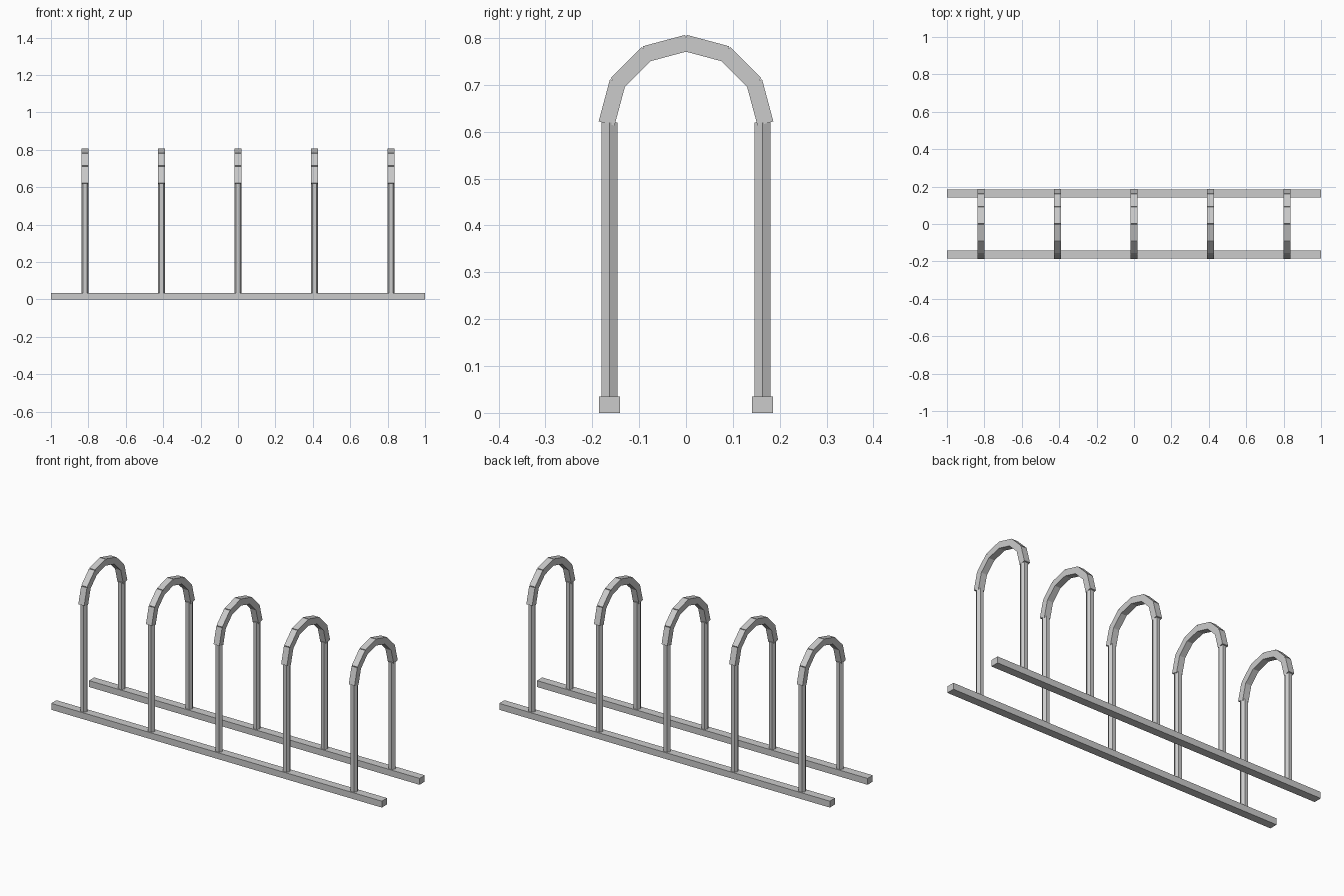
import bpy, math
from mathutils import Matrix, Vector
import bmesh

if "Cube" in bpy.data.objects:
    bpy.data.objects.remove(bpy.data.objects["Cube"])

HALF_Y = 0.163       # distance of rails and posts from the centre line
RAIL_TOP = 0.035
POST_TOP = 0.62      # also the centre height of the arches
SPACING = 0.409


def new_object(name, bm):
    mesh = bpy.data.meshes.new(name)
    bm.to_mesh(mesh)
    bm.free()
    obj = bpy.data.objects.new(name, mesh)
    bpy.context.collection.objects.link(obj)
    return obj


def add_box(bm, center, size, rot_x=0.0):
    m = (Matrix.Translation(Vector(center)) @ Matrix.Rotation(rot_x, 4, 'X')
         @ Matrix.Diagonal((*size, 1.0)))
    bmesh.ops.create_cube(bm, size=1.0, matrix=m)


def add_post(bm, x, y):
    # six-sided tube with a corner pointing along x
    h = POST_TOP - RAIL_TOP
    m = (Matrix.Translation((x, y, RAIL_TOP + h / 2))
         @ Matrix.Rotation(math.radians(90), 4, 'Z'))
    bmesh.ops.create_cone(bm, cap_ends=True, segments=6, radius1=0.0197,
                          radius2=0.0197, depth=h, matrix=m)


# Ground rails
for side, label in ((-1, "front"), (1, "back")):
    bm = bmesh.new()
    add_box(bm, (0, side * HALF_Y, RAIL_TOP / 2), (2.0, 0.045, RAIL_TOP))
    new_object(f"{label}_rail", bm)

for i in range(5):
    x = (i - 2) * SPACING

    # Upright posts
    for side, label in ((-1, "front"), (1, "back")):
        bm = bmesh.new()
        add_post(bm, x, side * HALF_Y)
        new_object(f"{label}_post_{i + 1}", bm)

    # Arch of six straight blocks
    bm = bmesh.new()
    for k in range(6):
        a = math.radians(15 + 30 * k)
        center = (x, HALF_Y * math.cos(a), POST_TOP + HALF_Y * math.sin(a))
        add_box(bm, center, (0.035, 0.035, 0.093), a)
    new_object(f"arch_{i + 1}", bm)


# Turn the hexagons if needed so that a corner faces along x
for obj in bpy.context.collection.objects:
    if "_post_" in obj.name:
        xs = [v.co.x for v in obj.data.vertices]
        if max(xs) - min(xs) < 0.037:
            cx = (max(xs) + min(xs)) / 2
            cy = HALF_Y if obj.name.startswith("back") else -HALF_Y
            obj.data.transform(Matrix.Translation((cx, cy, 0))
                               @ Matrix.Rotation(math.radians(30), 4, 'Z')
                               @ Matrix.Translation((-cx, -cy, 0)))
